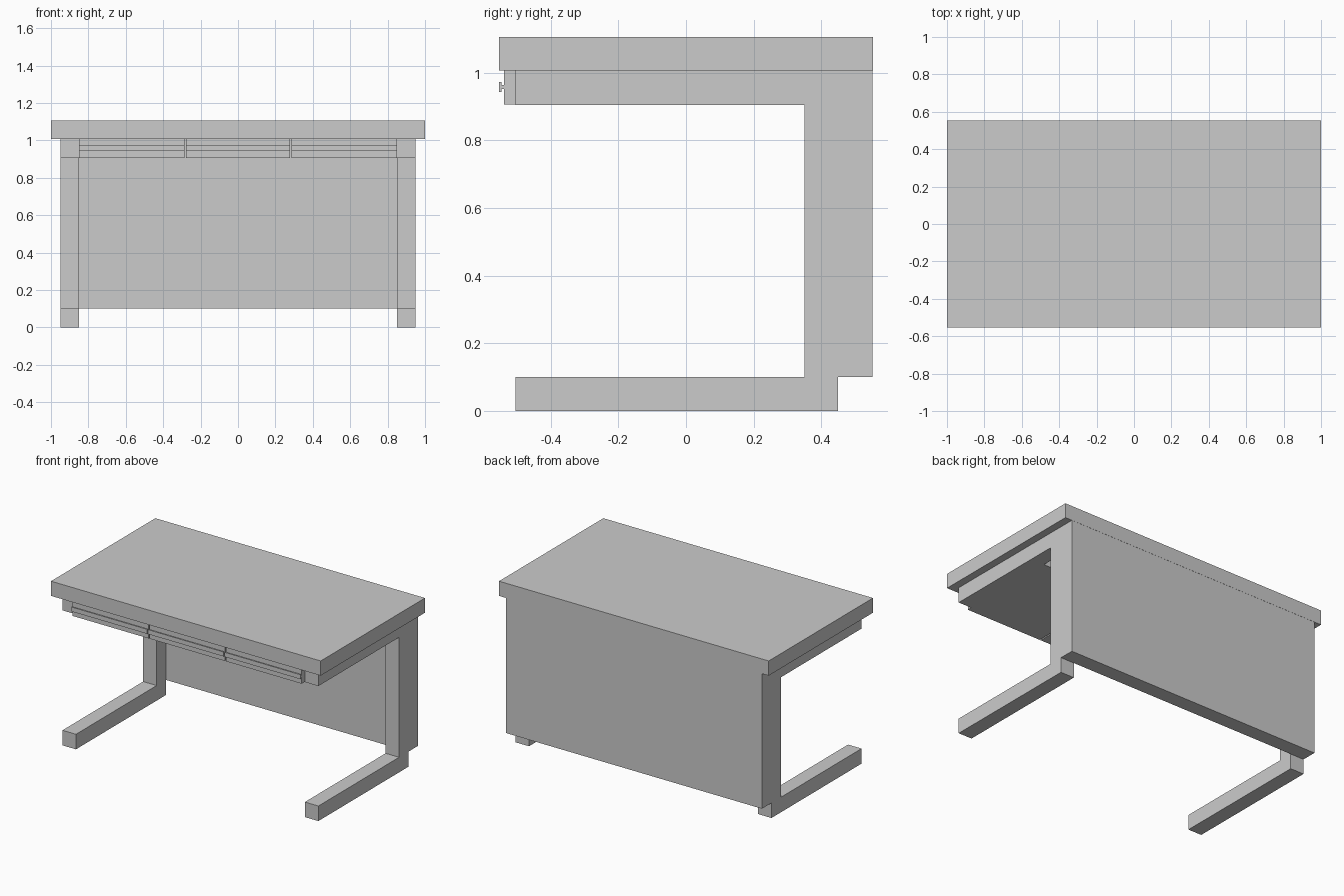
import bpy, bmesh

if "Cube" in bpy.data.objects:
    bpy.data.objects.remove(bpy.data.objects["Cube"])


def box(name, x0, x1, y0, y1, z0, z1):
    """Axis-aligned box given by its extents."""
    bm = bmesh.new()
    bmesh.ops.create_cube(bm, size=1.0)
    for v in bm.verts:
        v.co.x = x1 if v.co.x > 0 else x0
        v.co.y = y1 if v.co.y > 0 else y0
        v.co.z = z1 if v.co.z > 0 else z0
    return finish(name, bm)


def extrude_x(name, profile, x0, x1):
    """Extrude a (y, z) outline along x."""
    bm = bmesh.new()
    face = bm.faces.new([bm.verts.new((x0, y, z)) for y, z in profile])
    ret = bmesh.ops.extrude_face_region(bm, geom=[face])
    verts = [g for g in ret["geom"] if isinstance(g, bmesh.types.BMVert)]
    bmesh.ops.translate(bm, verts=verts, vec=(x1 - x0, 0, 0))
    bmesh.ops.recalc_face_normals(bm, faces=bm.faces)
    return finish(name, bm)


def finish(name, bm):
    mesh = bpy.data.meshes.new(name)
    bm.to_mesh(mesh)
    bm.free()
    ob = bpy.data.objects.new(name, mesh)
    bpy.context.collection.objects.link(ob)
    return ob


TOP_Z = 1.007      # underside of the tabletop
ARM_Z = 0.905      # underside of the support arms
FOOT_Z = 0.101     # top of the feet
FRONT, COL, BACK = -0.504, 0.351, 0.45

# Tabletop and rear modesty panel
box("tabletop", -1, 1, -0.5525, 0.5525, TOP_Z, 1.1055)
box("back_panel", -0.949, 0.949, BACK, 0.5515, FOOT_Z, TOP_Z)

# C-shaped side legs
c_profile = [(FRONT, 0), (BACK, 0), (BACK, TOP_Z), (FRONT, TOP_Z),
             (FRONT, ARM_Z), (COL, ARM_Z), (COL, FOOT_Z), (FRONT, FOOT_Z)]
for side, x0, x1 in (("left", -0.949, -0.849), ("right", 0.849, 0.949)):
    extrude_x(side + "_leg", c_profile, x0, x1)

# Three drawers, each with a full-width T-section pull
pitch, gap = 1.698 / 3, 0.008
f, s, p = -0.538, -0.546, -0.5525
pull_profile = [(f, 0.952), (s, 0.952), (s, 0.943), (p, 0.943),
                (p, 0.973), (s, 0.973), (s, 0.964), (f, 0.964)]
for i in range(3):
    x0 = -0.849 + i * pitch + (gap / 2 if i > 0 else 0)
    x1 = -0.849 + (i + 1) * pitch - (gap / 2 if i < 2 else 0)
    box(f"drawer_{i + 1}", x0, x1, f, 0.17, 0.907, TOP_Z)
    extrude_x(f"drawer_pull_{i + 1}", pull_profile, x0, x1)
